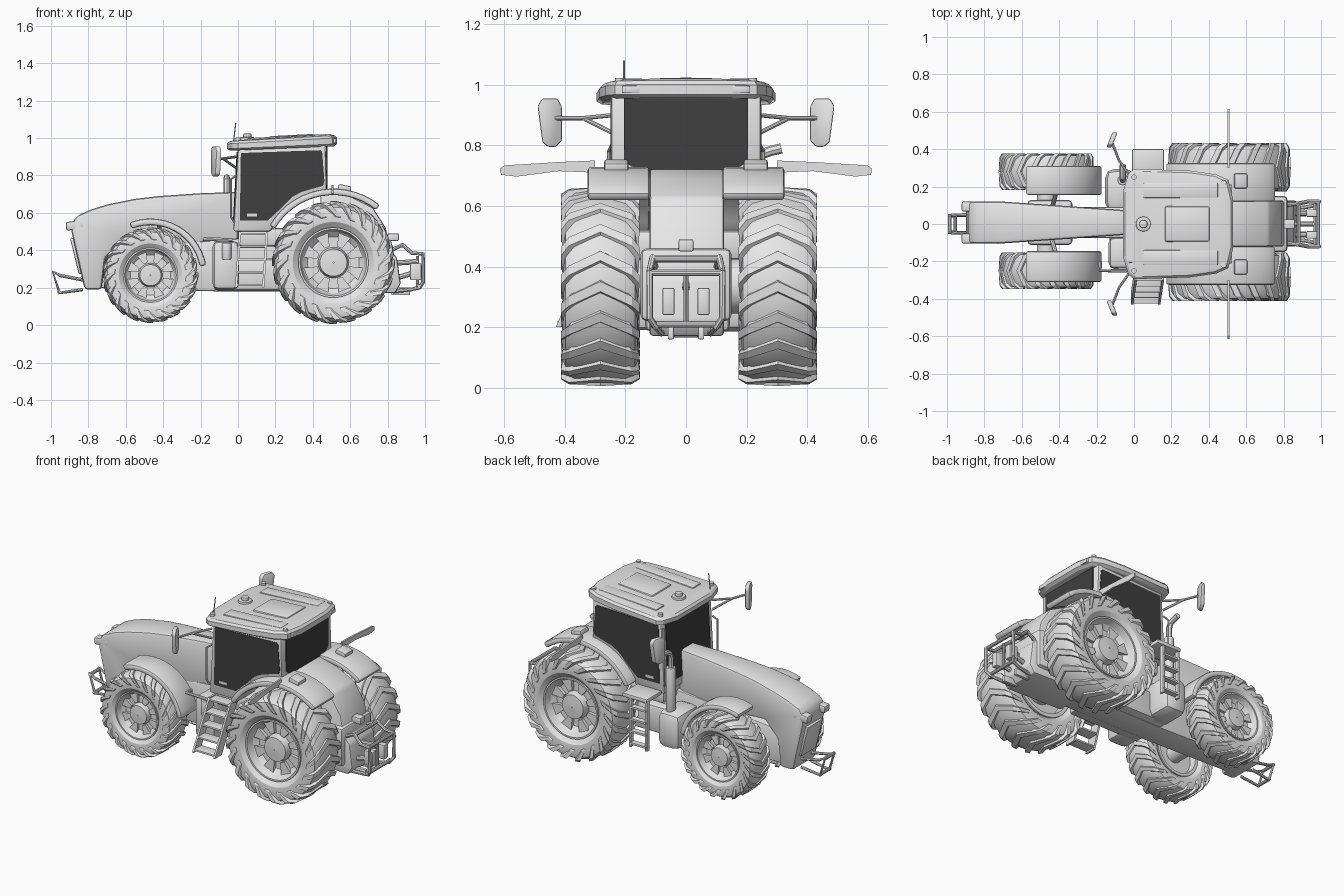
import bpy, bmesh
from math import sin, cos, pi, radians
from mathutils import Matrix, Vector

cube = bpy.data.objects.get("Cube")
if cube:
    bpy.data.objects.remove(cube, do_unlink=True)
made = []


def material(name, value):
    mat = bpy.data.materials.new(name)
    mat.use_nodes = True
    mat.diffuse_color = (value, value, value, 1)
    mat.node_tree.nodes["Principled BSDF"].inputs["Base Color"].default_value = mat.diffuse_color
    return mat


GREY = material("light grey", .8)
GLASS = material("dark glass", .05)


def finish(name, bm, mat=GREY, bevel=0):
    bmesh.ops.recalc_face_normals(bm, faces=bm.faces)
    if bevel:
        edges = [e for e in bm.edges if e.calc_face_angle(0) > .45]
        bmesh.ops.bevel(bm, geom=edges, offset=bevel, segments=2, profile=.5,
                        affect='EDGES', clamp_overlap=True)
    mesh = bpy.data.meshes.new(name)
    bm.to_mesh(mesh)
    bm.free()
    mesh.materials.append(mat)
    obj = bpy.data.objects.new(name, mesh)
    bpy.context.collection.objects.link(obj)
    made.append(obj)


def add_skin(bm, rings, loop=False):
    """Join closed rings of points, capped unless looped."""
    rows = [[bm.verts.new(p) for p in ring] for ring in rings]
    pairs = list(zip(rows, rows[1:])) + ([(rows[-1], rows[0])] if loop else [])
    for a, b in pairs:
        for i in range(len(a)):
            j = (i + 1) % len(a)
            bm.faces.new((a[i], a[j], b[j], b[i]))
    if not loop:
        bm.faces.new(rows[0])
        bm.faces.new(rows[-1])


def skin(name, rings, mat=GREY, bevel=0):
    bm = bmesh.new()
    add_skin(bm, rings)
    finish(name, bm, mat, bevel)


def side_slab(name, pts, y0, y1, mat=GREY, bevel=0):
    skin(name, [[(x, y, z) for x, z in pts] for y in (y0, y1)], mat, bevel)


def back_slab(name, pts, x0, x1, mat=GREY, bevel=0):
    skin(name, [[(x, y, z) for y, z in pts] for x in (x0, x1)], mat, bevel)


def box(name, center, size, bevel=0, turn=0, axis='Z', mat=GREY):
    bm = bmesh.new()
    m = Matrix.Translation(center) @ Matrix.Rotation(turn, 4, axis) @ Matrix.Diagonal((*size, 1))
    bmesh.ops.create_cube(bm, size=1, matrix=m)
    finish(name, bm, mat, bevel)


def rod(name, a, b, r, sides=20, bevel=0):
    a, b = Vector(a), Vector(b)
    bm = bmesh.new()
    m = Matrix.Translation((a + b) / 2) @ (b - a).to_track_quat('Z', 'Y').to_matrix().to_4x4()
    bmesh.ops.create_cone(bm, cap_ends=True, segments=sides, radius1=r, radius2=r,
                          depth=(b - a).length, matrix=m)
    finish(name, bm, GREY, bevel)


def tube(name, pts, r):
    curve = bpy.data.curves.new(name, 'CURVE')
    curve.dimensions = '3D'
    curve.bevel_depth, curve.bevel_resolution, curve.use_fill_caps = r, 2, True
    spline = curve.splines.new('POLY')
    spline.points.add(len(pts) - 1)
    for point, co in zip(spline.points, pts):
        point.co = (*co, 1)
    temp = bpy.data.objects.new(name + "_path", curve)
    mesh = bpy.data.meshes.new_from_object(temp)
    bpy.data.objects.remove(temp)
    mesh.materials.clear()
    mesh.materials.append(GREY)
    obj = bpy.data.objects.new(name, mesh)
    bpy.context.collection.objects.link(obj)
    made.append(obj)


def wheel(name, x, y, z, radius, width, s, lugs):
    def at(r, w, t):
        return (x + r * radius * cos(t), y + s * w * width, z + r * radius * sin(t))

    def revolve(part, profile, steps=48):
        bm = bmesh.new()
        add_skin(bm, [[at(r, w, 2 * pi * i / steps) for r, w in profile] for i in range(steps)], True)
        finish(name + part, bm)

    half = [(.57, .36), (.66, .45), (.8, .47), (.9, .44), (.955, .32)]
    revolve("_tyre", half + [(.97, 0)] + [(r, -w) for r, w in reversed(half)])
    revolve("_rim", [(.57, .4), (.54, .4), (.5, .24), (.42, .15), (.25, .15), (.22, .32),
                     (.01, .34), (.01, -.2), (.48, -.2), (.5, -.4), (.57, -.4)])
    # chevron treads that wrap on to the sidewall: base and crest by width and radius
    path = [(0, .95, 0, 1, 0), (.36, .93, .4, .985, -.15),
            (.42, .87, .5, .93, -.24), (.44, .72, .48, .76, -.42)]
    bm = bmesh.new()
    for i in range(lugs):
        t = 2 * pi * i / lugs
        for side in (-1, 1):
            add_skin(bm, [[at(rb, side * wb, t + o - .075), at(rc, side * wc, t + o - .05),
                           at(rc, side * wc, t + o + .05), at(rb, side * wb, t + o + .075)]
                          for wb, rb, wc, rc, o in path])
    finish(name + "_treads", bm)
    # raised wedges around the hub
    bm = bmesh.new()
    for i in range(8):
        t = 2 * pi * (i + .5) / 8
        add_skin(bm, [[at(.27, w, t - .16), at(.27, w, t + .16), at(.49, w, t + .22), at(.49, w, t - .22)]
                      for w in (.12, .23)])
    finish(name + "_wedges", bm)


def fender(name, x, z, r, thick, start, end, y0, y1, bevel):
    rings = []
    for i in range(15):
        t = radians(start + (end - start) * i / 14)
        rings.append([(x + q * cos(t), y, z + q * sin(t))
                      for q, y in ((r, y0), (r + thick, y0), (r + thick, y1), (r, y1))])
    skin(name, rings, GREY, bevel)


def bonnet_width(x):
    return .113 - .05 * max(0, x + .72) / .72


# bonnet, narrowing towards the cab
bonnet = [(-.89, .5), (-.885, .55), (-.86, .585), (-.78, .62), (-.69, .647), (-.55, .675), (-.42, .69),
          (-.2, .705), (0, .712), (0, .4), (-.3, .42), (-.62, .45), (-.71, .36), (-.73, .19), (-.82, .19)]
skin("bonnet", [[(x, .008 + s * bonnet_width(x), z) for x, z in bonnet] for s in (-1, 1)], GREY, .018)
box("grille", (-.865, .008, .37), (.02, .15, .2), .008, radians(-14), 'Y')

# chassis, belly and rear housing
side_slab("chassis", [(-.78, .2), (-.74, .4), (-.3, .44), (.5, .5), (.5, .18), (-.1, .18)], -.075, .09, bevel=.01)
box("belly", (.12, .005, .27), (.5, .28, .17), .02)
box("cab_floor", (.2, 0, .47), (.4, .44, .1), .02)
side_slab("rear_housing", [(.44, .73), (.6, .69), (.72, .63), (.79, .52), (.81, .41), (.85, .36),
                           (.87, .22), (.84, .17), (.44, .18)], -.12, .125, bevel=.012)
box("gearbox", (.72, .0, .34), (.2, .3, .24), .02)
box("coupling_head", (.83, 0, .47), (.06, .05, .04), .006)
rod("front_axle", (-.468, -.22, .267), (-.468, .24, .267), .05)
rod("rear_axle", (.51, -.25, .335), (.51, .26, .335), .09)
box("axle_carrier", (-.45, .008, .3), (.24, .24, .1), .02)

# cab with window plates
side_slab("cab", [(-.0, .96), (-.025, .5), (.17, .5), (.23, .57), (.29, .63), (.36, .68), (.475, .715),
                  (.468, .97)], -.247, .247, bevel=.012)
pane = [(.015, .92), (.01, .56), (.16, .56), (.225, .62), (.29, .685), (.34, .712), (.455, .745),
        (.462, .77), (.45, .925), (.44, .935)]
for s, label in ((-1, "left"), (1, "right")):
    side_slab(label + "_window", pane, s * .244, s * .25, GLASS)
    box(label + "_window_plate", (.075, s * .25, .588), (.055, .006, .016))
rear = [(.205, .955), (.205, .75), (.18, .73), (.11, .718)]
back_slab("rear_window", rear + [(-y, z) for y, z in reversed(rear)], .47, .478, GLASS)
box("windscreen", (-.014, 0, .74), (.006, .42, .37), 0, radians(3), 'Y', GLASS)

# roof, rising to the rear
outline = [(-.06, .17), (-.03, .27), (.0, .295), (.3, .285), (.44, .265), (.505, .235), (.53, .13)]
outline += [(x, -y) for x, y in reversed(outline)]
skin("roof", [[(.235 + (x - .235) * k, y * k, z + tilt * x) for x, y in outline]
              for k, z, tilt in ((.94, .935, .04), (1, .945, .045), (1, .972, .055), (.96, .985, .055),
                                 (.86, .991, .055))])
box("roof_hatch", (.285, 0, 1.006), (.24, .19, .02), .01, radians(-3), 'Y')
for s in (-1, 1):
    box("roof_panel", (.25, s * .18, 1.002), (.4, .08, .016), .006, radians(-3), 'Y')
    rod("roof_spot", (0, s * .25, .97), (0, s * .25, 1.003), .014)
    rod("rear_roof_spot", (.48, s * .22, 1), (.48, s * .22, 1.022), .014)
    box("roof_lamp", (.515, s * .18, .985), (.02, .06, .025), .004)
rod("beacon_base", (.05, 0, .98), (.05, 0, 1.005), .04, bevel=.005)
rod("beacon", (.05, 0, 1), (.05, 0, 1.024), .022, bevel=.006)
rod("antenna", (-.025, -.205, .97), (-.012, -.205, 1.08), .003, 8)

# parts on both sides
for s, label in ((-1, "left"), (1, "right")):
    wheel(label + "_rear_wheel", .51, .01 + s * .293, .334, .329, .26, s, 20)
    wheel(label + "_front_wheel", -.468, .015 + s * .265, .267, .256, .195, s, 20)
    fender(label + "_front_fender", -.468, .267, .267, .036, 112, 10, s * .15 + .005, s * .31, .013)
    tube(label + "_fender_bracket", [(-.44, s * .08, .4), (-.42, s * .15, .5), (-.42, s * .22, .55)], .012)
    fender(label + "_rear_fender", .51, .335, .36, .035, 150, 51, s * .12, s * .325, .012)
    box(label + "_tail_lamp", (.57, s * .23, .733), (.07, .08, .03), .008, radians(12), 'Y')
    blade = [(.3, .75), (.42, .745), (.6, .734), (.615, .722), (.61, .703), (.56, .697), (.42, .715), (.3, .71)]
    back_slab(label + "_marker_blade", [(s * y, z) for y, z in blade], .5, .511)
    glass_edge = [(.425, .955), (.475, .955), (.49, .93), (.474, .81), (.455, .795), (.43, .795), (.41, .815), (.41, .93)]
    skin(label + "_mirror", [[(x + .4 * (y - .448), s * y, z) for y, z in glass_edge] for x in (-.132, -.104)],
         GREY, .006)
    for z in (.9, .84):
        tube(label + "_mirror_arm", [(-.01, s * .24, z), (-.08, s * .34, .89), (-.115, s * .43, .89)], .007)
    box(label + "_headlamp", (-.87, .008 + s * .085, .533), (.1, .055, .046), .01, radians(-6), 'Y')
    tube(label + "_hand_rail", [(-.02, s * .245, .55), (-.038, s * .255, .58), (-.038, s * .255, .78),
                                (-.01, s * .245, .8)], .006)
    # rear hitch sides
    tube(label + "_hitch_frame", [(.8, s * .1, .39), (.88, s * .11, .43), (.93, s * .12, .385), (.99, s * .12, .38),
                                  (.99, s * .12, .23), (.97, s * .1, .2), (.92, s * .09, .19), (.83, s * .08, .18)], .011)
    box(label + "_lift_block", (.95, s * .058, .285), (.06, .04, .09), .006)
    tube(label + "_lift_arm", [(.84, s * .058, .25), (.94, s * .058, .28)], .014)
    tube(label + "_front_hitch", [(-.82, s * .05, .24), (-.95, s * .048, .265), (-.99, s * .045, .285),
                                  (-.955, s * .045, .172), (-.83, s * .05, .19)], .009)
    box("drawbar_plate", (.87, s * .05, .18), (.1, .02, .04), .004)

# cross bars of the hitches
for x, z in ((.985, .38), (.88, .425), (.97, .21)):
    rod("rear_hitch_bar", (x, -.115, z), (x, .115, z), .011, 10)
rod("rear_hitch_post", (.96, 0, .2), (.96, 0, .37), .008, 10)
rod("top_link", (.82, 0, .33), (.96, 0, .34), .014, 10)
for x, z in ((-.985, .28), (-.955, .176)):
    rod("front_hitch_bar", (x, -.052, z), (x, .052, z), .01, 10)

# tank, exhaust, filter and rail in front of the cab
box("fuel_tank", (-.075, .18, .3), (.16, .23, .23), .05)
box("battery_box", (-.065, -.155, .32), (.14, .17, .26), .03)
rod("filter", (-.06, -.235, .35), (-.06, -.235, .44), .025, bevel=.006)
tube("filter_rail", [(-.18, -.2, .455), (-.18, -.25, .46), (-.03, -.25, .455)], .01)
rod("exhaust_body", (-.06, .235, .38), (-.06, .235, .68), .028, bevel=.006)
tube("exhaust_tip", [(-.06, .235, .66), (-.06, .235, .74), (-.06, .25, .77), (-.06, .28, .782), (-.06, .315, .79)], .017)

# right platform with upright ladder
box("platform", (.075, .325, .51), (.17, .15, .025), .006)
for x in (.0, .11):
    box("ladder_rail", (x, .38, .35), (.014, .03, .31), .003)
for i in range(4):
    box("ladder_rung", (.055, .38, .22 + .075 * i), (.11, .035, .012))

# left steps leaning outwards
for x in (0, .145):
    skin("step_side", [[(x + lean + dx, y + dy, z) for dx, dy in ((-.006, -.035), (.006, -.035), (.006, .035), (-.006, .035))]
                       for lean, y, z in ((-.01, -.395, .2), (.01, -.265, .5))])
for i in range(5):
    box("step_tread", (.064 + .004 * i, -.39 + .03 * i, .215 + .068 * i), (.14, .07, .012), .003)

# smooth shading with sharp creases kept
bpy.ops.object.select_all(action='DESELECT')
for obj in made:
    obj.select_set(True)
bpy.context.view_layer.objects.active = made[0]
bpy.ops.object.shade_smooth_by_angle(angle=radians(30))
